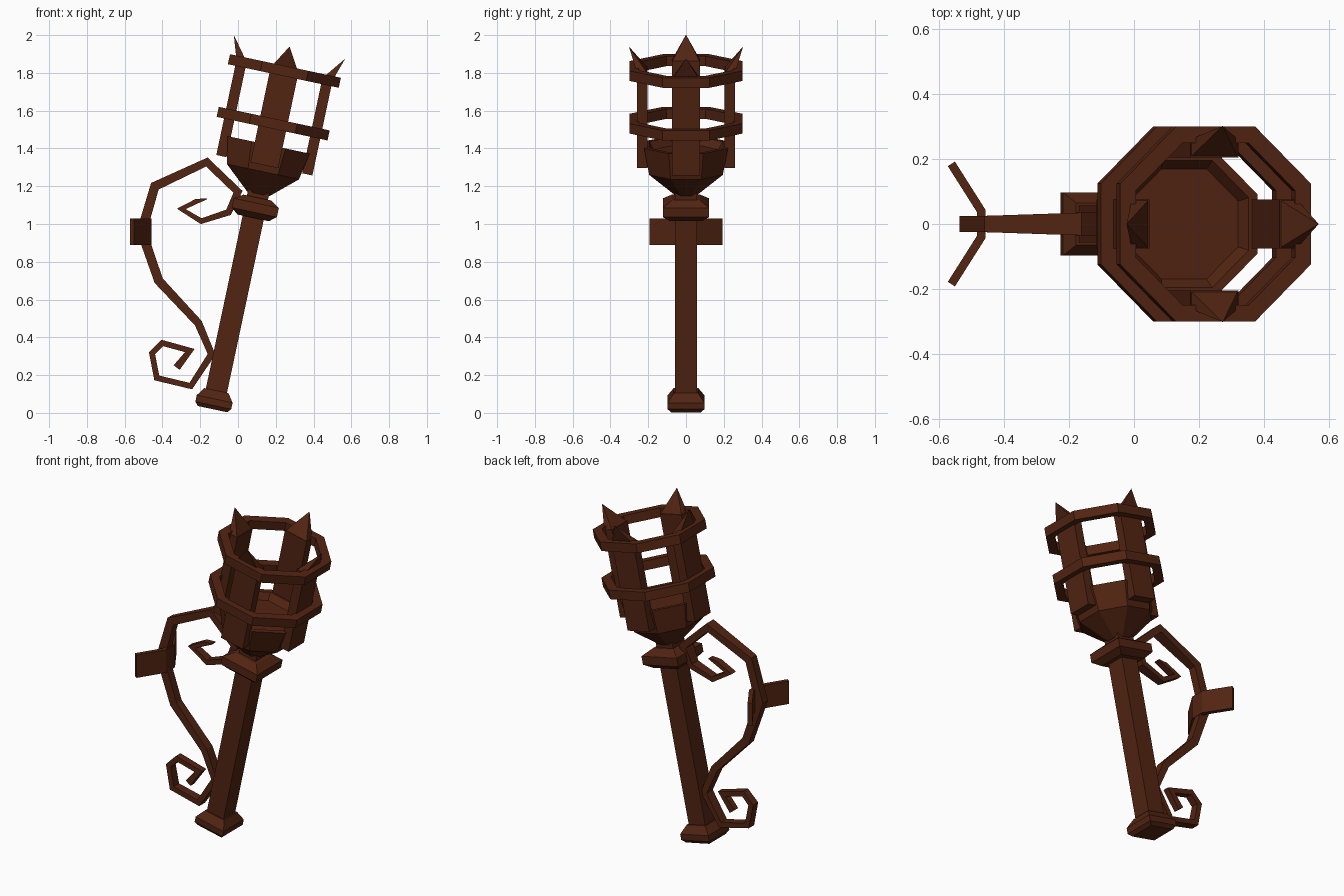
import bpy, bmesh
from math import cos, sin, pi, radians
from mathutils import Matrix, Vector

if "Cube" in bpy.data.objects:
    bpy.data.objects.remove(bpy.data.objects["Cube"])

iron = bpy.data.materials.new("rusty_iron")
iron.diffuse_color = (0.085, 0.018, 0.006, 1)
iron.use_nodes = True
iron.node_tree.nodes["Principled BSDF"].inputs["Base Color"].default_value = iron.diffuse_color

# Torch axis leans 12 degrees towards +x
TILT = Matrix.Translation((-0.135, 0, 0.02)) @ Matrix.Rotation(radians(12), 4, 'Y')


def make(name, verts, faces, matrix=Matrix()):
    mesh = bpy.data.meshes.new(name)
    mesh.from_pydata([matrix @ Vector(v) for v in verts], [], faces)
    bm = bmesh.new()
    bm.from_mesh(mesh)
    bmesh.ops.recalc_face_normals(bm, faces=bm.faces)
    bm.to_mesh(mesh)
    bm.free()
    mesh.materials.append(iron)
    ob = bpy.data.objects.new(name, mesh)
    bpy.context.collection.objects.link(ob)
    return ob


def loft(name, loops, closed=False, matrix=Matrix()):
    """Skin equal-length vertex loops; cap the ends or close into a ring."""
    n, m = len(loops[0]), len(loops)
    faces = []
    for j in range(m if closed else m - 1):
        a, b = j * n, (j + 1) % m * n
        faces += [(a + i, a + (i + 1) % n, b + (i + 1) % n, b + i) for i in range(n)]
    if not closed:
        faces += [tuple(range(n)), tuple(range((m - 1) * n, m * n))]
    return make(name, [v for lp in loops for v in lp], faces, matrix)


def turned(name, profile, sides, closed=False):
    """Profile of (height, apothem) around the torch axis, flats facing x and y."""
    k = 1 / cos(pi / sides)
    loops = [[(r * k * cos((2 * i + 1) * pi / sides), r * k * sin((2 * i + 1) * pi / sides), t)
              for i in range(sides)] for t, r in profile]
    return loft(name, loops, closed, TILT)


def ribbon(name, path, to3d, closed=False):
    """Mitred rectangular strip; path entries are (a, b, half_thickness, half_width)."""
    pts = [Vector(p[:2]) for p in path]
    loops = []
    for i, p in enumerate(pts):
        d0 = (p - pts[i - 1]).normalized() if i else (pts[1] - p).normalized()
        d1 = (pts[i + 1] - p).normalized() if i < len(pts) - 1 else d0
        n = Vector((-(d0 + d1).y, (d0 + d1).x)).normalized()
        h = path[i][2] / max(0.6, n.dot(Vector((-d1.y, d1.x))))
        w = path[i][3]
        loops.append([to3d(p + n * s * h, e * w) for s, e in ((1, 1), (1, -1), (-1, -1), (-1, 1))])
    return loft(name, loops)


# Square shaft, pommel and collar
turned("shaft", [(0.05, 0.057), (1.22, 0.057)], 4)
turned("pommel", [(0, 0.08), (0.02, 0.097), (0.055, 0.097), (0.1, 0.065)], 4)
turned("collar", [(1.035, 0.085), (1.065, 0.122), (1.115, 0.122), (1.145, 0.075)], 4)

# Octagonal fire bowl, hollow at the top
turned("bowl", [(1.165, 0.06), (1.285, 0.195), (1.43, 0.222), (1.43, 0.195), (1.39, 0.17)], 8)

# Cage hoops
for name, t in (("lower_hoop", 1.545), ("upper_hoop", 1.83)):
    turned(name, [(t - 0.027, 0.25), (t - 0.027, 0.3), (t + 0.027, 0.3), (t + 0.027, 0.25)], 8, True)

# Four straps, each topped with an outward-leaning spike
for i in range(4):
    spin = TILT @ Matrix.Rotation(i * pi / 2, 4, 'Z')
    section = [(0.205, -0.075), (0.26, -0.075), (0.26, 0.075), (0.205, 0.075)]
    loft(f"strap_{i}", [[(x, y, t) for x, y in section] for t in (1.32, 1.84)], matrix=spin)
    make(f"spike_{i}", [(x, y, 1.835) for x, y in section] + [(0.302, 0, 1.962)],
         [(0, 1, 2, 3), (0, 1, 4), (1, 2, 4), (2, 3, 4), (3, 0, 4)], spin)

# Scrolled handle strip in the x-z plane
scroll = [
    (-0.165, 1.133, 0.003, 0.018), (-0.22, 1.12, 0.013, 0.02), (-0.30, 1.08, 0.014, 0.022),
    (-0.195, 1.015, 0.014, 0.025), (-0.05, 1.062, 0.017, 0.03), (0.0, 1.17, 0.02, 0.038),
    (-0.165, 1.328, 0.02, 0.035), (-0.44, 1.2, 0.024, 0.025), (-0.51, 0.96, 0.026, 0.025),
    (-0.42, 0.7, 0.024, 0.025), (-0.21, 0.475, 0.021, 0.028), (-0.14, 0.31, 0.018, 0.03),
    (-0.25, 0.142, 0.015, 0.028), (-0.43, 0.185, 0.015, 0.026), (-0.455, 0.315, 0.015, 0.024),
    (-0.40, 0.37, 0.015, 0.022), (-0.255, 0.33, 0.016, 0.02), (-0.325, 0.24, 0.02, 0.018)]
ribbon("scroll_handle", scroll, lambda p, w: (p.x, w, p.y))

# Bent wall bracket clasping the handle
bracket = [(-0.562, 0.185), (-0.47, 0.04), (-0.47, -0.04), (-0.562, -0.185)]
ribbon("wall_bracket", [(x, y, 0.013, 0.07) for x, y in bracket],
       lambda p, w: (p.x, p.y, 0.96 + w))
